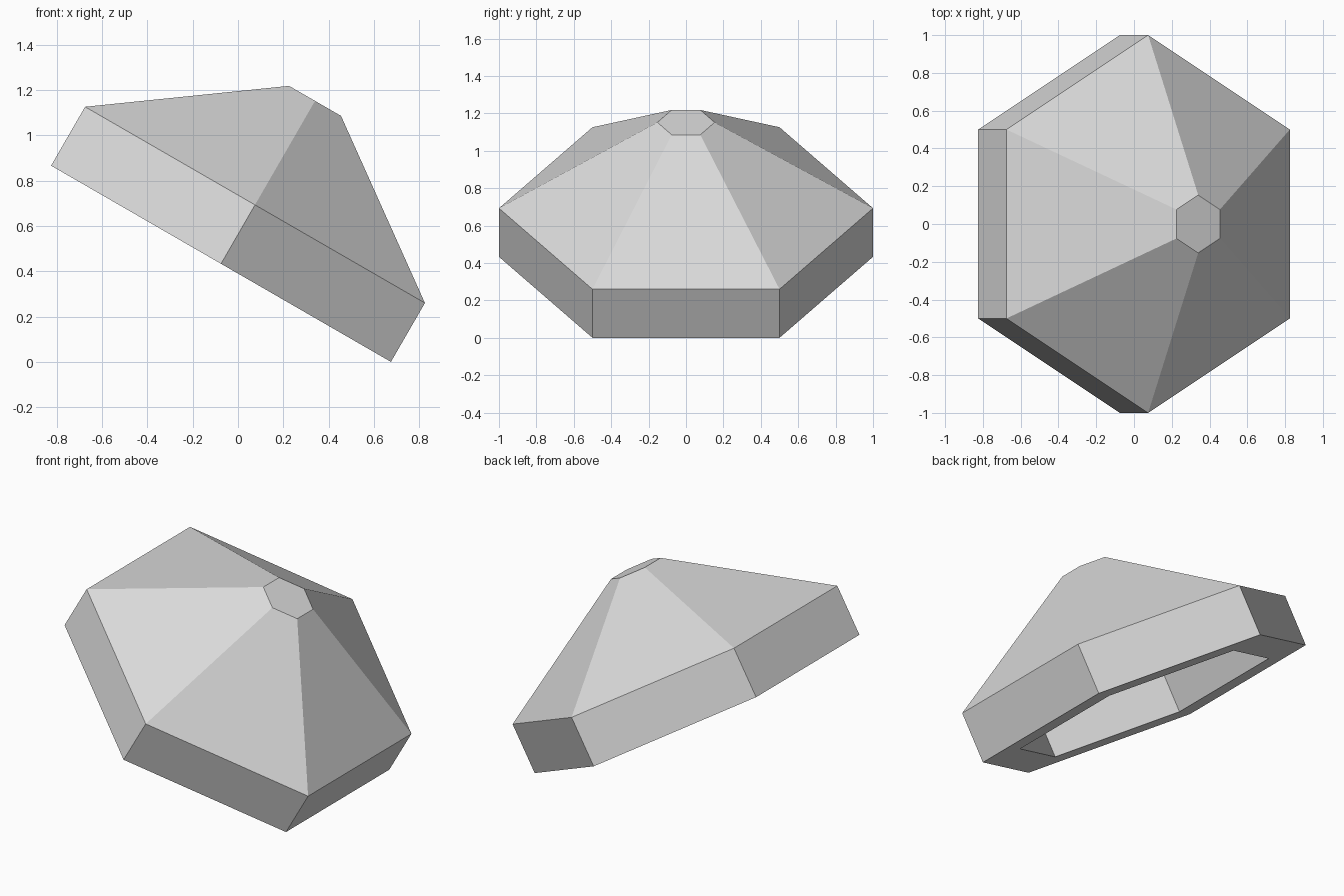
import bpy
import bmesh
from math import sin, cos, pi, radians
from mathutils import Matrix

cube = bpy.data.objects.get("Cube")
if cube:
    bpy.data.objects.remove(cube, do_unlink=True)

SIDES = 6
TILT = radians(30)

# Single grey material
grey = bpy.data.materials.new("plain grey")
grey.use_nodes = True
colour = (0.7, 0.7, 0.7, 1)
grey.diffuse_color = colour
grey.node_tree.nodes["Principled BSDF"].inputs["Base Color"].default_value = colour

# Profile (corner radius, height): crown down to the rim, then up into the recess
profile = [
    (0.153, 0.83),
    (1.0, 0.30),
    (1.0, 0.0),
    (0.77, 0.0),
    (0.77, 0.40),
]


def ring(bm, radius, height):
    """Hexagon of vertices with corners on the y axis."""
    angles = [pi / 2 + 2 * pi * i / SIDES for i in range(SIDES)]
    return [bm.verts.new((radius * cos(a), radius * sin(a), height)) for a in angles]


# Hexagonal cap with a recessed underside
bm = bmesh.new()
rings = [ring(bm, r, h) for r, h in profile]
for upper, lower in zip(rings, rings[1:]):
    for i in range(SIDES):
        j = (i + 1) % SIDES
        bm.faces.new((upper[i], lower[i], lower[j], upper[j]))

# Flat outer top and flat recess ceiling
bm.faces.new(rings[0])
bm.faces.new(list(reversed(rings[-1])))
bmesh.ops.recalc_face_normals(bm, faces=bm.faces)

# Lean the cap so that one rim edge rests on the ground
lean = Matrix.Translation((-0.075, 0, sin(TILT) * cos(pi / SIDES))) @ Matrix.Rotation(TILT, 4, "Y")
bm.transform(lean)

mesh = bpy.data.meshes.new("hexagonal_cap")
bm.to_mesh(mesh)
bm.free()
mesh.materials.append(grey)
cap = bpy.data.objects.new("hexagonal_cap", mesh)
bpy.context.collection.objects.link(cap)
